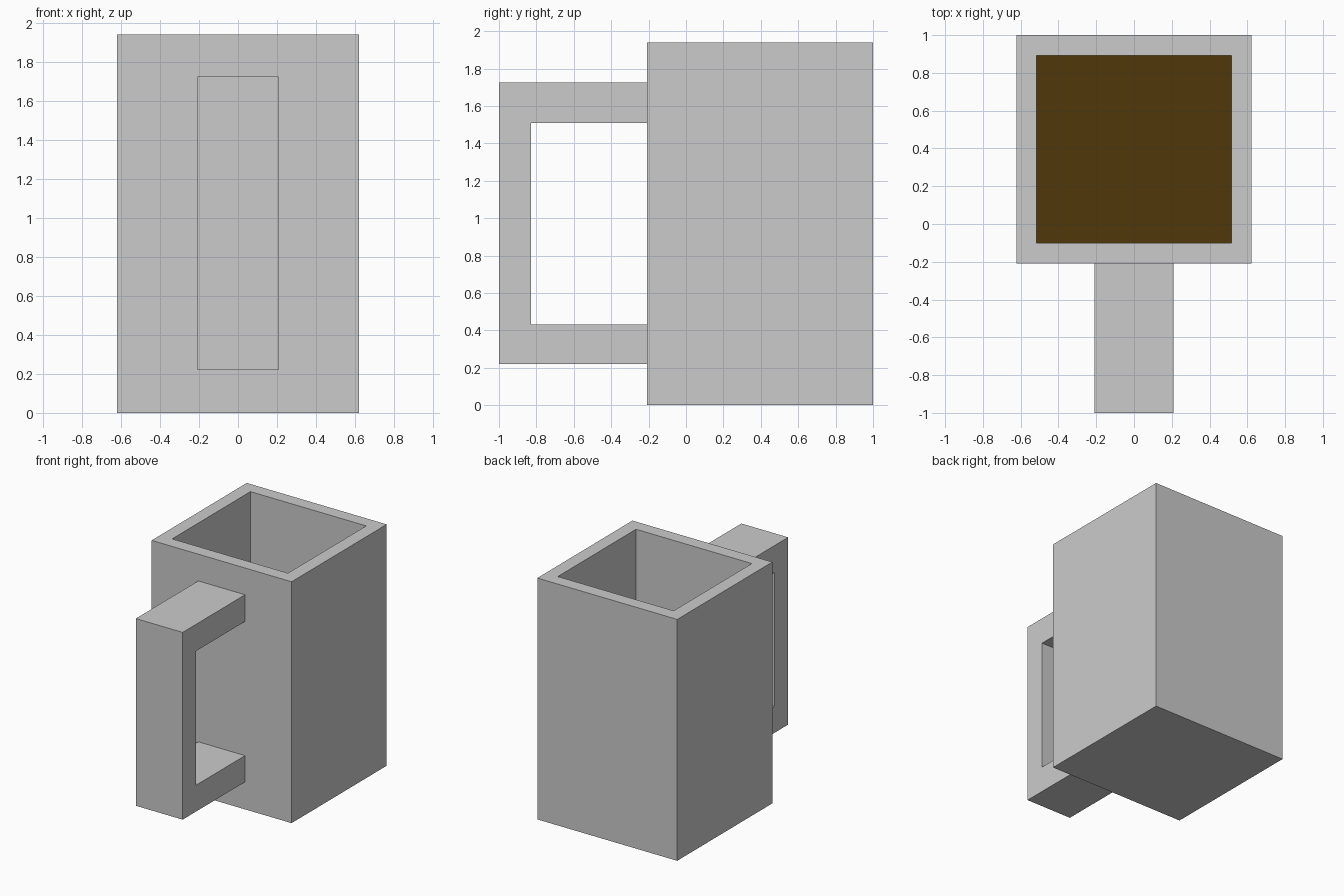
import bpy, bmesh

if "Cube" in bpy.data.objects:
    bpy.data.objects.remove(bpy.data.objects["Cube"])


def finish(name, bm):
    bmesh.ops.recalc_face_normals(bm, faces=bm.faces)
    me = bpy.data.meshes.new(name)
    bm.to_mesh(me)
    bm.free()
    ob = bpy.data.objects.new(name, me)
    bpy.context.collection.objects.link(ob)
    return ob


def prism(points, vec):
    """Extrude a closed outline along vec; returns the bmesh and its end cap."""
    bm = bmesh.new()
    base = bm.faces.new([bm.verts.new(p) for p in points])
    geom = bmesh.ops.extrude_face_region(bm, geom=[base], use_keep_orig=True)["geom"]
    bmesh.ops.translate(bm, vec=vec, verts=[v for v in geom if isinstance(v, bmesh.types.BMVert)])
    return bm, next(f for f in geom if isinstance(f, bmesh.types.BMFace))


def rect(x, y0, y1, z):
    return [(-x, y0, z), (x, y0, z), (x, y1, z), (-x, y1, z)]


HEIGHT, WALL, FLOOR, DRINK = 1.94, 0.107, 0.11, 1.2
X, Y0, Y1 = 0.622, -0.208, 1.0

# Mug body: square block with the top inset and sunk to form the cavity
bm, top = prism(rect(X, Y0, Y1, 0), (0, 0, HEIGHT))
bmesh.ops.inset_region(bm, faces=[top], thickness=WALL, use_even_offset=True)
sunk = bmesh.ops.extrude_discrete_faces(bm, faces=[top])["faces"][0]
bmesh.ops.translate(bm, vec=(0, 0, FLOOR - HEIGHT), verts=sunk.verts)
finish("mug_body", bm)

# Handle: C-shaped side profile extruded across x
profile = [(Y0, 0.22), (-1, 0.22), (-1, 1.725), (Y0, 1.725),
           (Y0, 1.51), (-0.83, 1.51), (-0.83, 0.432), (Y0, 0.432)]
bm, _ = prism([(-0.208, y, z) for y, z in profile], (0.416, 0, 0))
finish("handle", bm)

# Drink: flat brown surface inside the cavity
bm = bmesh.new()
face = bm.faces.new([bm.verts.new(p) for p in rect(X - WALL, Y0 + WALL, Y1 - WALL, DRINK)])
drink = finish("drink_surface", bm)
if drink.data.polygons[0].normal.z < 0:
    drink.data.flip_normals()
mat = bpy.data.materials.new("dark_brown")
mat.diffuse_color = (0.08, 0.04, 0.003, 1)
mat.use_nodes = True
mat.node_tree.nodes["Principled BSDF"].inputs["Base Color"].default_value = mat.diffuse_color
drink.data.materials.append(mat)
